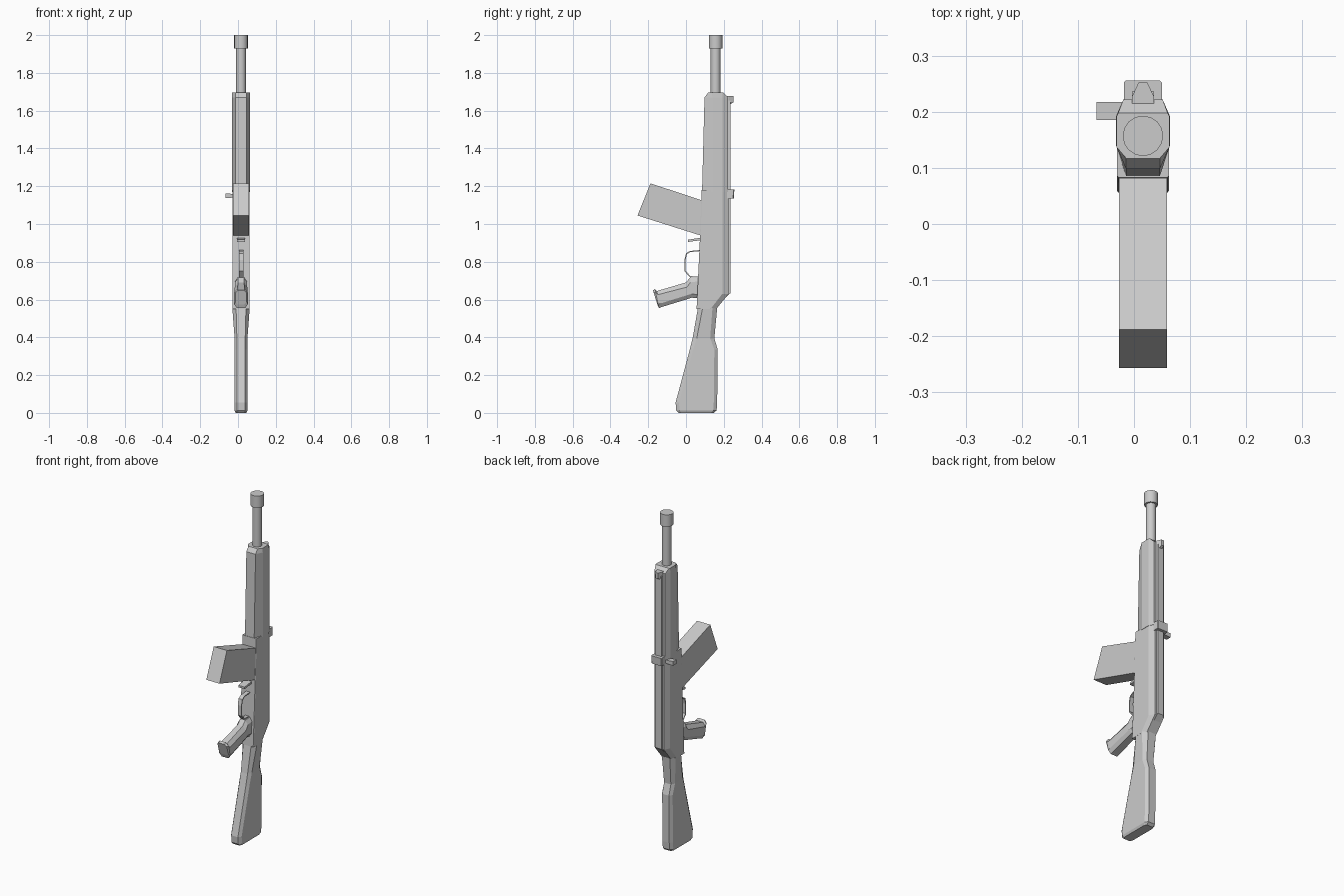
import bpy, bmesh
from mathutils import Vector

CX = 0.016  # symmetry plane of the body


def finish(name, bm):
    bmesh.ops.recalc_face_normals(bm, faces=bm.faces)
    mesh = bpy.data.meshes.new(name)
    bm.to_mesh(mesh)
    bm.free()
    obj = bpy.data.objects.new(name, mesh)
    bpy.context.collection.objects.link(obj)
    return obj


def loft(name, stations):
    """Each station: front (y,z), back (y,z), half width,
    front flat half width, front chamfer, back flat half width, back chamfer."""
    bm = bmesh.new()
    rings = []
    for a, b, hw, ff, fc, bf, bc in stations:
        a, b = Vector(a), Vector(b)
        d = (b - a).normalized()
        half = [(ff, a), (hw, a + d * fc), (hw, b - d * bc), (bf, b)]
        pts = half + [(-w, p) for w, p in reversed(half)]
        rings.append([bm.verts.new((CX + w, p.x, p.y)) for w, p in pts])
    for r, s in zip(rings, rings[1:]):
        for i in range(8):
            j = (i + 1) % 8
            bm.faces.new((r[i], r[j], s[j], s[i]))
    bm.faces.new(rings[0])
    bm.faces.new(rings[-1])
    return finish(name, bm)


def level(z, y0, y1, *rest):
    return ((y0, z), (y1, z), *rest)


def plate(name, profile, hw, cx=CX):
    """Extrude a (y,z) outline across x."""
    bm = bmesh.new()
    f = bm.faces.new([bm.verts.new((cx - hw, y, z)) for y, z in profile])
    ext = bmesh.ops.extrude_face_region(bm, geom=[f])["geom"]
    bmesh.ops.translate(bm, vec=(2 * hw, 0, 0),
                        verts=[v for v in ext if isinstance(v, bmesh.types.BMVert)])
    return finish(name, bm)


def box(name, y0, y1, z0, z1, hw, cx=CX):
    return plate(name, [(y0, z0), (y1, z0), (y1, z1), (y0, z1)], hw, cx)


def cylinder(name, r, z0, z1):
    bpy.ops.mesh.primitive_cylinder_add(vertices=16, radius=r, depth=z1 - z0,
                                        location=(CX, 0.157, (z0 + z1) / 2))
    bpy.context.object.name = name
    bpy.ops.object.shade_smooth_by_angle()


# Barrel and muzzle
cylinder("barrel", 0.026, 1.66, 1.94)
cylinder("muzzle", 0.036, 1.93, 2.0)

# Handguard, chamfered all round and tapered at the tip
loft("handguard", [
    level(1.17, 0.085, 0.222, 0.048, 0.03, 0.055, 0.035, 0.03),
    level(1.67, 0.098, 0.222, 0.048, 0.03, 0.042, 0.035, 0.03),
    level(1.695, 0.117, 0.198, 0.047, 0.03, 0.02, 0.044, 0.006),
])

# Receiver, square in front and chamfered behind
loft("receiver", [
    ((0.056, 0.55), (0.16, 0.55), 0.046, 0.044, 0.003, 0.03, 0.03),
    ((0.06, 0.63), (0.226, 0.63), 0.046, 0.044, 0.003, 0.03, 0.034),
    ((0.074, 0.93), (0.226, 0.93), 0.046, 0.044, 0.003, 0.03, 0.034),
    ((0.083, 1.18), (0.226, 1.18), 0.046, 0.044, 0.003, 0.03, 0.034),
])

# Rail along the back
plate("back_rail", [(0.2, 0.6), (0.236, 0.635), (0.236, 1.655), (0.2, 1.655)], 0.02)

# Sights
loft("front_sight", [
    level(1.635, 0.2, 0.236, 0.02, 0.02, 0.01, 0.008, 0.012),
    level(1.645, 0.2, 0.252, 0.02, 0.02, 0.01, 0.008, 0.026),
    level(1.678, 0.2, 0.252, 0.02, 0.02, 0.01, 0.008, 0.026),
])
loft("rear_sight", [
    level(1.135, 0.195, 0.253, 0.034, 0.034, 0.01, 0.03, 0.004),
    level(1.182, 0.195, 0.256, 0.034, 0.034, 0.01, 0.03, 0.004),
])

# Charging handle on the left, widening toward the tip
handle = box("charging_handle", 0.185, 0.217, 1.137, 1.162, 0.03, -0.037)
for v in handle.data.vertices:
    if v.co.x > -0.037:
        v.co.z = 1.149 + (v.co.z - 1.149) * 0.7

# Magazine, catch and trigger guard
plate("magazine", [(-0.188, 1.215), (0.1, 1.12), (0.1, 0.932), (-0.257, 1.045)], 0.043)
plate("magazine_catch", [(0.01, 0.905), (0.085, 0.915), (0.085, 0.928), (0.01, 0.917)], 0.021)
guard = [(0.08, 0.863), (0.02, 0.857), (0.0, 0.845), (-0.008, 0.81),
         (-0.008, 0.75), (0.02, 0.718), (0.08, 0.715)]
inner = [(0.08, 0.857), (0.022, 0.851), (0.005, 0.84), (-0.002, 0.81),
         (-0.002, 0.753), (0.023, 0.724), (0.08, 0.721)]
plate("trigger_guard", guard + inner[::-1], 0.012)

# Grip, bent near the receiver and flared at the heel
loft("grip", [
    ((0.075, 0.605), (0.075, 0.718), 0.03, 0.016, 0.02, 0.016, 0.02),
    ((0.03, 0.61), (0.022, 0.716), 0.032, 0.018, 0.02, 0.016, 0.025),
    ((0.022, 0.607), (-0.002, 0.69), 0.033, 0.02, 0.02, 0.016, 0.025),
    ((-0.13, 0.56), (-0.155, 0.645), 0.036, 0.022, 0.02, 0.02, 0.02),
    ((-0.143, 0.555), (-0.165, 0.657), 0.036, 0.022, 0.02, 0.02, 0.02),
    ((-0.152, 0.575), (-0.175, 0.648), 0.03, 0.018, 0.012, 0.018, 0.012),
])

# Shoulder stock
loft("stock", [
    level(0.0, -0.04, 0.148, 0.028, 0.02, 0.015, 0.02, 0.015),
    level(0.013, -0.052, 0.162, 0.034, 0.022, 0.018, 0.022, 0.018),
    level(0.055, -0.055, 0.165, 0.034, 0.022, 0.018, 0.022, 0.018),
    level(0.335, 0.02, 0.168, 0.034, 0.022, 0.018, 0.022, 0.018),
    level(0.395, 0.035, 0.15, 0.034, 0.022, 0.022, 0.022, 0.022),
    level(0.555, 0.063, 0.165, 0.046, 0.026, 0.025, 0.026, 0.025),
])
